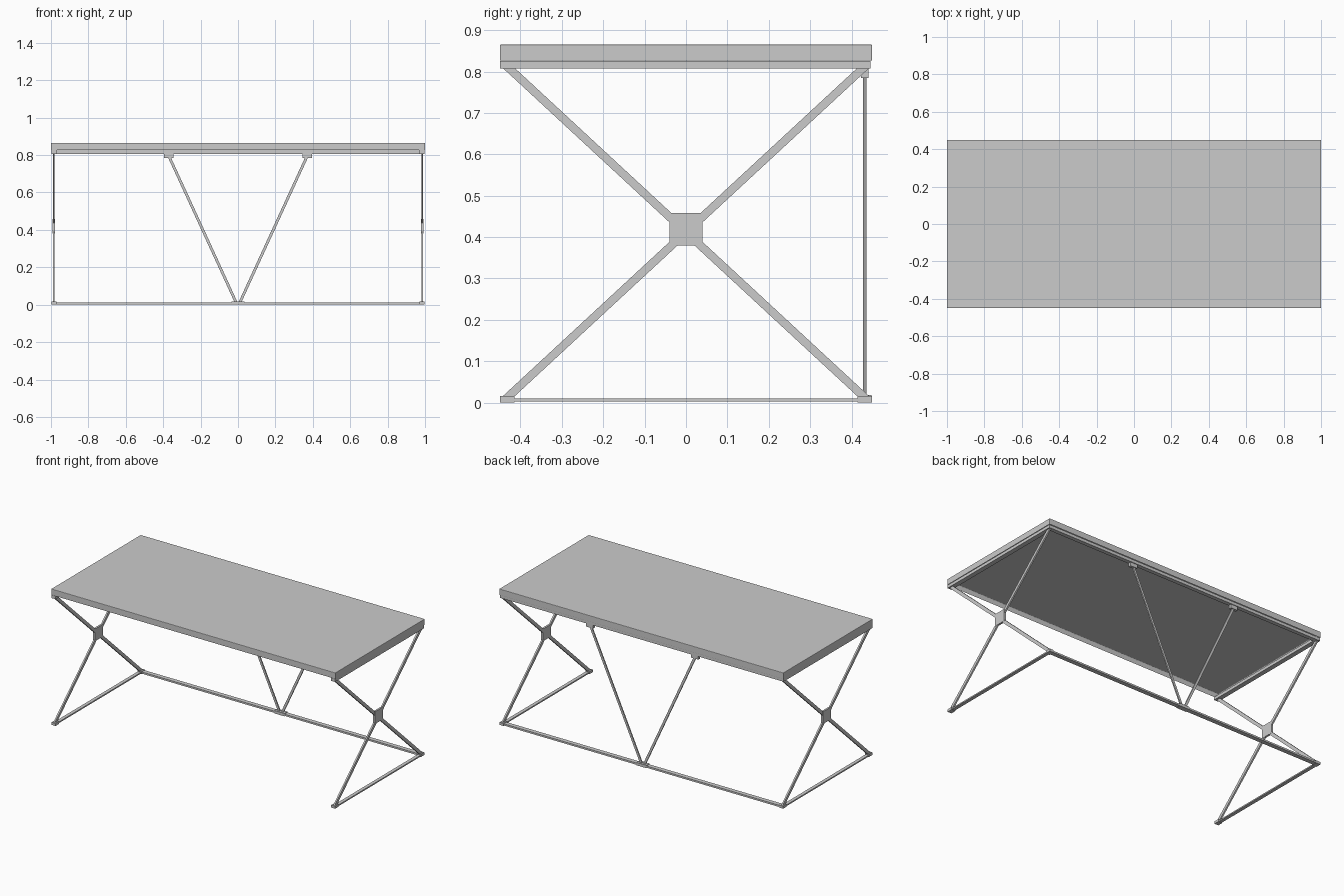
import bpy, bmesh

if "Cube" in bpy.data.objects:
    bpy.data.objects.remove(bpy.data.objects["Cube"])


def finish(name, bm, bevel=0.0):
    bmesh.ops.recalc_face_normals(bm, faces=bm.faces)
    me = bpy.data.meshes.new(name)
    bm.to_mesh(me)
    bm.free()
    ob = bpy.data.objects.new(name, me)
    bpy.context.collection.objects.link(ob)
    if bevel:
        m = ob.modifiers.new("bevel", 'BEVEL')
        m.width = bevel
        m.segments = 2
    return ob


def box_mesh(x0, x1, y0, y1, z0, z1):
    bm = bmesh.new()
    bmesh.ops.create_cube(bm, size=1)
    for v in bm.verts:
        v.co.x = x1 if v.co.x > 0 else x0
        v.co.y = y1 if v.co.y > 0 else y0
        v.co.z = z1 if v.co.z > 0 else z0
    return bm


def box(name, *dims, bevel=0.0):
    return finish(name, box_mesh(*dims), bevel)


# Slanted bar with level ends: a box sheared from a to b
def strut(name, a, b, wx, wy):
    bm = bmesh.new()
    bmesh.ops.create_cube(bm, size=1)
    for v in bm.verts:
        p = b if v.co.z > 0 else a
        v.co = (p[0] + v.co.x * wx, p[1] + v.co.y * wy, p[2])
    return finish(name, bm)


# Table top: shell with a lip, open underneath
bm = box_mesh(-1, 1, -0.45, 0.45, 0.825, 0.865)
bm.normal_update()
under = [f for f in bm.faces if f.normal.z < -0.9]
bmesh.ops.inset_region(bm, faces=under, thickness=0.012)
for v in under[0].verts:
    v.co.z = 0.852
finish("table_top", bm, 0.003)

# Side frames
for s, side in ((-1, "left"), (1, "right")):
    def bx(inner, outer):
        return sorted((s * inner, s * outer))
    box(side + "_top_rail", *bx(0.968, 0.998), -0.45, 0.446, 0.807, 0.826)
    box(side + "_floor_rail", *bx(0.974, 0.996), -0.44, 0.44, 0.002, 0.01)
    for e, end in ((-1, "front"), (1, "back")):
        strut(f"{side}_{end}_cross_bar", (s * 0.985, e * 0.432, 0.012),
              (s * 0.985, -e * 0.43, 0.81), 0.01, 0.029)
        y0, y1 = sorted((e * 0.414, e * 0.449))
        box(f"{side}_{end}_foot", *bx(0.97, 0.998), y0, y1, 0, 0.016)
    box(side + "_cross_plate", *bx(0.979, 0.991), -0.04, 0.04, 0.38, 0.458)
    # Back V brace with its bracket
    strut(side + "_back_brace", (s * 0.01, 0.432, 0.012),
          (s * 0.37, 0.432, 0.795), 0.016, 0.008)
    box(side + "_brace_bracket", *bx(0.345, 0.395), 0.423, 0.441, 0.784, 0.81)

# Back rails and centre brace foot
box("back_top_rail", -0.968, 0.968, 0.42, 0.446, 0.807, 0.826)
box("back_floor_rail", -0.975, 0.975, 0.418, 0.446, 0.002, 0.013)
box("brace_foot", -0.035, 0.035, 0.416, 0.448, 0, 0.018)
